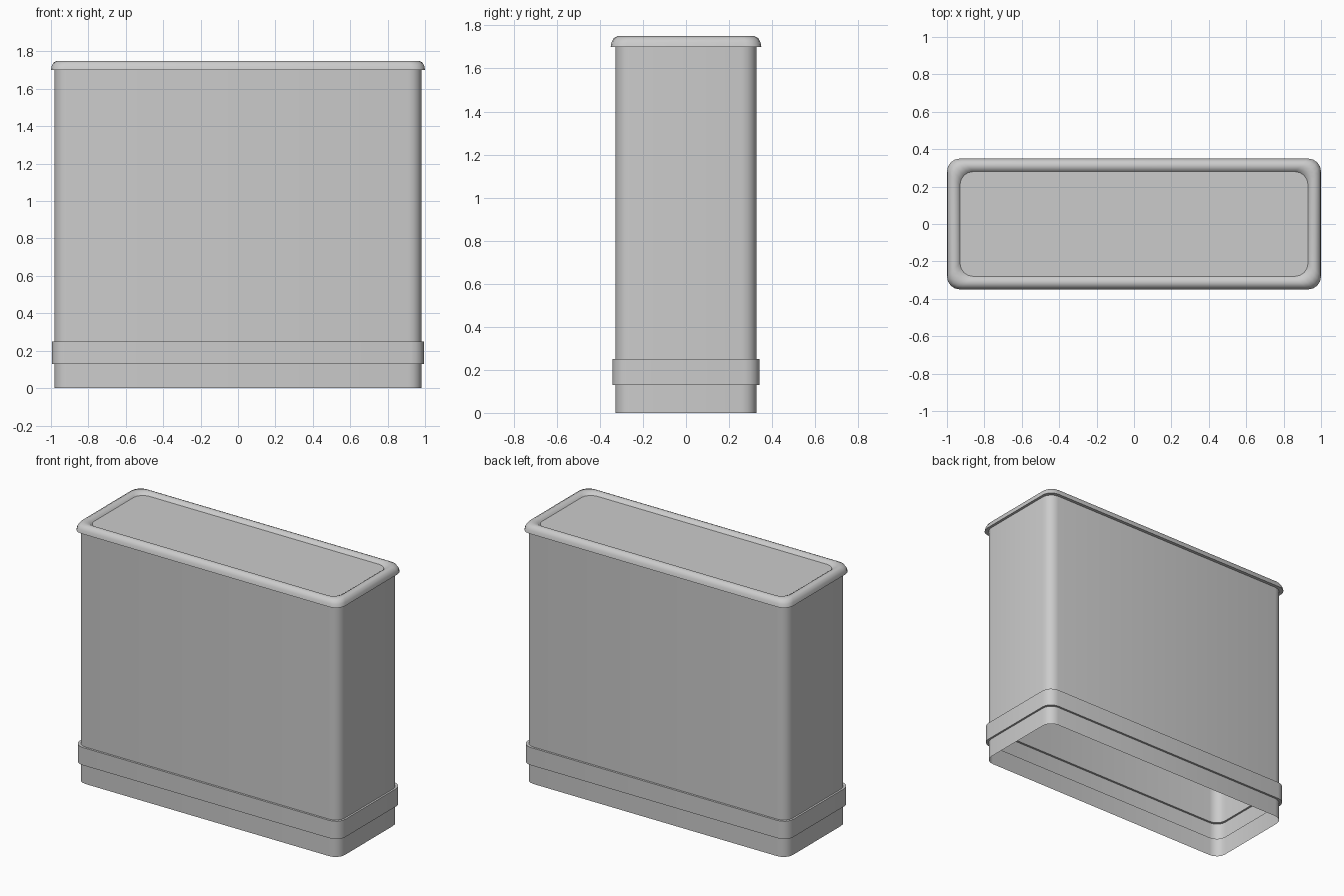
import bpy, bmesh, math

if "Cube" in bpy.data.objects:
    bpy.data.objects.remove(bpy.data.objects["Cube"])


def ring(bm, hx, hy, z, r=0.07, seg=4):
    """Rounded rectangle loop of vertices."""
    verts = []
    for q, (sx, sy) in enumerate([(1, 1), (-1, 1), (-1, -1), (1, -1)]):
        for i in range(seg + 1):
            a = math.pi / 2 * (q + i / seg)
            verts.append(bm.verts.new((sx * (hx - r) + r * math.cos(a),
                                       sy * (hy - r) + r * math.sin(a), z)))
    return verts


def loft(name, profile, cap=False):
    """Skin rounded rectangles (half x, half y, z) into a shell."""
    bm = bmesh.new()
    rings = [ring(bm, *p) for p in profile]
    for a, b in zip(rings, rings[1:]):
        n = len(a)
        for i in range(n):
            j = (i + 1) % n
            bm.faces.new((a[i], a[j], b[j], b[i]))
    if cap:
        bm.faces.new(rings[-1])
    me = bpy.data.meshes.new(name)
    bm.to_mesh(me)
    bm.free()
    ob = bpy.data.objects.new(name, me)
    bpy.context.collection.objects.link(ob)
    bpy.ops.object.select_all(action='DESELECT')
    ob.select_set(True)
    bpy.context.view_layer.objects.active = ob
    bpy.ops.object.shade_smooth_by_angle(angle=math.radians(40))
    return ob


BX, BY = 0.982, 0.328

# Thin open-bottomed body with a raised band stepped out of the wall
loft("bin_body", [
    (BX, BY, 0.0), (BX, BY, 0.13),
    (0.995, 0.342, 0.13), (0.995, 0.342, 0.25),
    (BX, BY, 0.25), (BX, BY, 1.70),
])

# Lid: overhanging lip, rolled rim and shallow recessed panel
loft("lid", [
    (BX, BY, 1.70), (1.0, 0.35, 1.70), (0.996, 0.346, 1.722),
    (0.986, 0.336, 1.741), (0.968, 0.318, 1.75), (0.951, 0.301, 1.748),
    (0.938, 0.288, 1.74), (0.930, 0.280, 1.73),
], cap=True)
